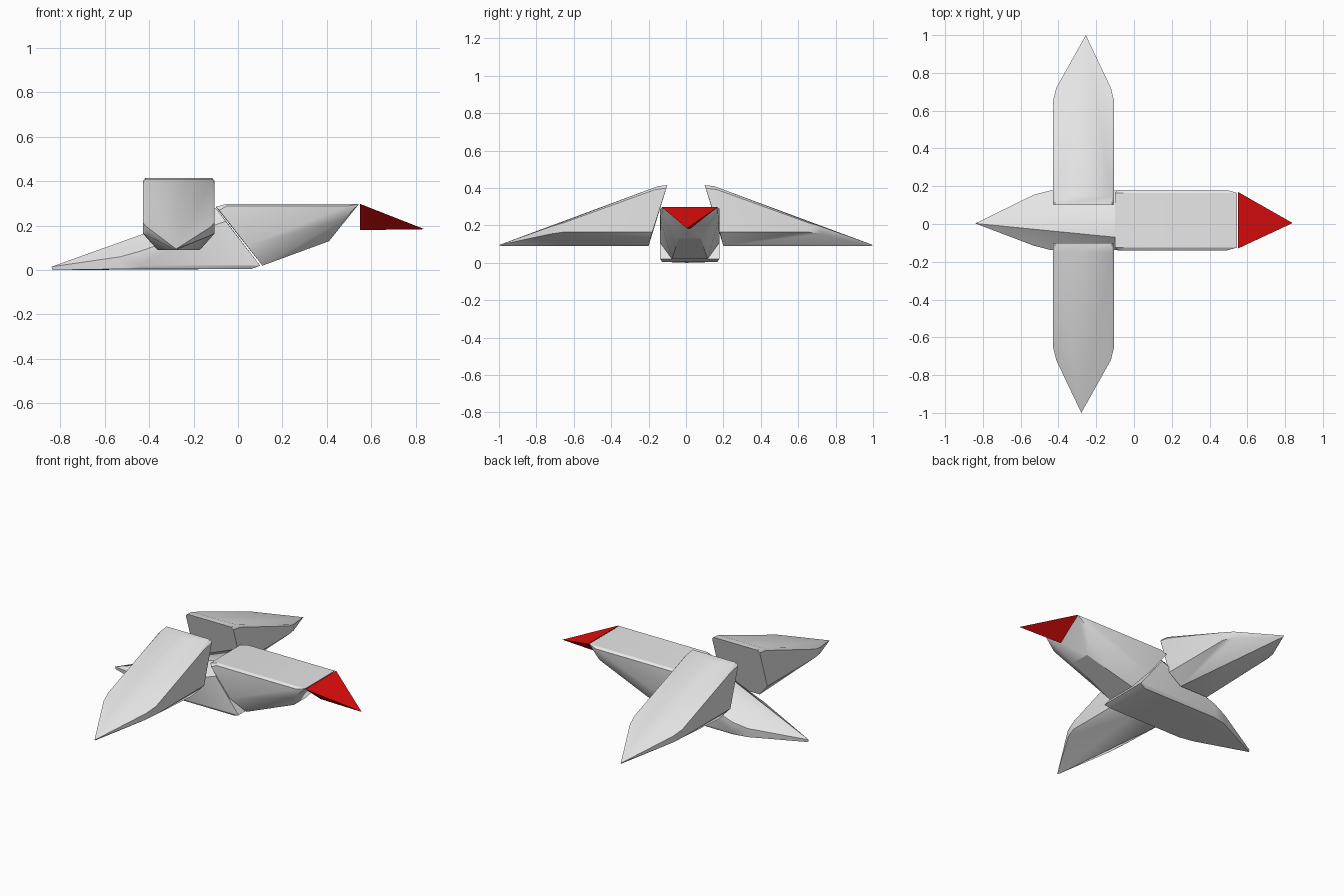
import bpy, bmesh, math
from mathutils import Matrix

if "Cube" in bpy.data.objects:
    bpy.data.objects.remove(bpy.data.objects["Cube"])


def material(name, rgb):
    m = bpy.data.materials.new(name)
    m.diffuse_color = (*rgb, 1)
    m.use_nodes = True
    m.node_tree.nodes["Principled BSDF"].inputs["Base Color"].default_value = m.diffuse_color
    return m


GREY = material("pale grey", (0.8, 0.8, 0.8))
RED = material("beak red", (0.8, 0.004, 0.004))


def both(points):
    """Mirror (along, half_width, height) points across the part's centre line."""
    return [(a, s * w, h) for a, w, h in points for s in (1, -1)]


def hull(name, points, mat, matrix, smooth=30):
    """Make a closed faceted solid around a few corner points."""
    bm = bmesh.new()
    for p in points:
        bm.verts.new(p)
    bmesh.ops.remove_doubles(bm, verts=bm.verts, dist=0.0005)
    res = bmesh.ops.convex_hull(bm, input=bm.verts)
    junk = {g for g in res["geom_interior"] + res["geom_unused"]
            if isinstance(g, bmesh.types.BMVert)}
    bmesh.ops.delete(bm, geom=list(junk), context='VERTS')
    bmesh.ops.dissolve_limit(bm, angle_limit=math.radians(1),
                             verts=bm.verts, edges=bm.edges)
    bmesh.ops.transform(bm, matrix=matrix, verts=bm.verts)
    bmesh.ops.recalc_face_normals(bm, faces=bm.faces)
    me = bpy.data.meshes.new(name)
    bm.to_mesh(me)
    bm.free()
    me.materials.append(mat)
    ob = bpy.data.objects.new(name, me)
    bpy.context.collection.objects.link(ob)
    bpy.ops.object.select_all(action='DESELECT')
    ob.select_set(True)
    bpy.context.view_layer.objects.active = ob
    if smooth:
        bpy.ops.object.shade_smooth_by_angle(angle=math.radians(smooth))
    return ob


# Wings: sloping top, flat narrow underside, pointed outer tip
wing = both([
    (0.10, 0.150, 0.415), (0.15, 0.150, 0.41),
    (0.105, 0.162, 0.40), (0.17, 0.162, 0.39),
    (0.18, 0.162, 0.165), (0.20, 0.095, 0.09),
    (0.65, 0.162, 0.215), (0.65, 0.162, 0.165),
    (0.72, 0.145, 0.195), (0.72, 0.142, 0.155),
]) + [(1.0, -0.012, 0.095), (0.99, -0.012, 0.09)]
for name, turn in (("back_wing", 90), ("front_wing", -90)):
    place = Matrix.Translation((-0.267, 0, 0)) @ Matrix.Rotation(math.radians(turn), 4, 'Z')
    hull(name, wing, GREY, place)

# The body, tail and beak share a centre line
centre = Matrix.Translation((0, 0.02, 0))

# Body: flat top, slanted ends, chamfered underside
body = both([
    (-0.10, 0.145, 0.285), (-0.05, 0.145, 0.298), (0.545, 0.145, 0.298),
    (-0.085, 0.160, 0.27), (-0.05, 0.160, 0.288), (0.49, 0.160, 0.288),
    (0.04, 0.160, 0.11), (0.47, 0.155, 0.225),
    (0.11, 0.095, 0.02), (0.41, 0.060, 0.13),
])
hull("body", body, GREY, centre)

# Tail: flat wide underside, narrow sloping top, pointed end
tail = both([
    (-0.10, 0.090, 0.28), (-0.055, 0.158, 0.22),
    (0.10, 0.158, 0.02), (0.06, 0.148, 0.005),
    (-0.44, 0.158, 0.085), (-0.44, 0.158, 0.02), (-0.44, 0.148, 0.005),
    (-0.53, 0.135, 0.06), (-0.53, 0.130, 0.005),
]) + [(-0.84, -0.017, 0.015), (-0.835, -0.017, 0.0)]
hull("tail", tail, GREY, centre)

# Beak: sharp three-sided point
beak = both([(0.55, 0.15, 0.298)]) + [(0.55, 0, 0.18), (0.84, -0.015, 0.184)]
hull("beak", beak, RED, centre, smooth=0)
